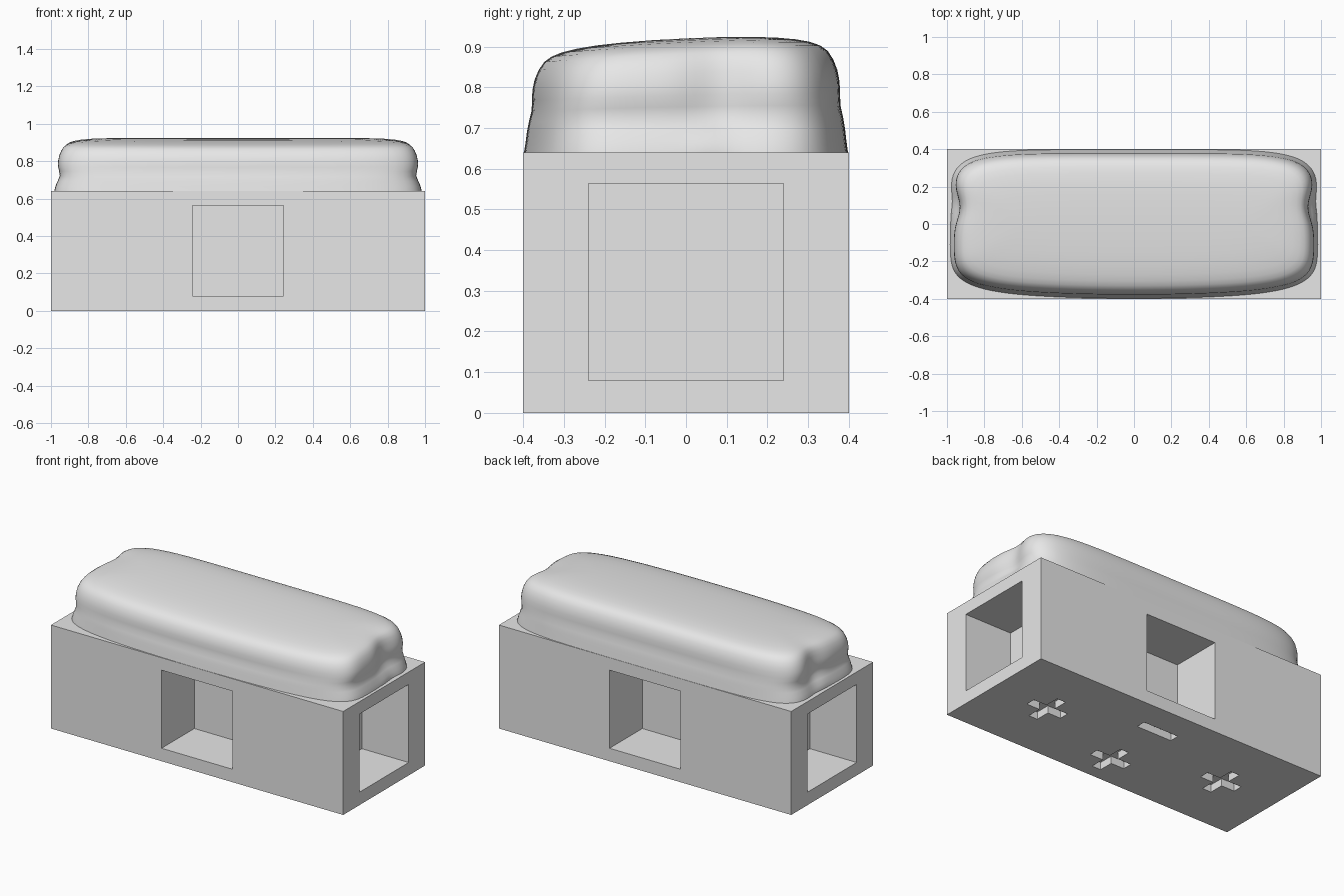
import bpy, bmesh, math
from mathutils import Matrix, Vector

if "Cube" in bpy.data.objects:
    bpy.data.objects.remove(bpy.data.objects["Cube"])

grey = bpy.data.materials.new("plain_grey")
grey.diffuse_color = (0.8, 0.8, 0.8, 1)
grey.use_nodes = True
grey.node_tree.nodes["Principled BSDF"].inputs["Base Color"].default_value = grey.diffuse_color


def make_object(name, bm):
    bmesh.ops.recalc_face_normals(bm, faces=bm.faces)
    mesh = bpy.data.meshes.new(name)
    bm.to_mesh(mesh)
    bm.free()
    mesh.materials.append(grey)
    obj = bpy.data.objects.new(name, mesh)
    bpy.context.collection.objects.link(obj)
    return obj


def add_box(bm, lo, hi):
    lo, hi = Vector(lo), Vector(hi)
    m = Matrix.Translation((lo + hi) / 2) @ Matrix.Diagonal((*(hi - lo), 1))
    bmesh.ops.create_cube(bm, size=1, matrix=m)


def add_cross(bm, cx, cy, arm=0.12, w=0.03, depth=0.045):
    """Plus-shaped prism rising from just below the floor."""
    corner = [(arm, -w), (arm, w), (w, w)]
    pts = []
    for k in range(4):
        c, s = round(math.cos(k * math.pi / 2)), round(math.sin(k * math.pi / 2))
        pts += [(cx + c * x - s * y, cy + s * x + c * y) for x, y in corner]
    face = bm.faces.new([bm.verts.new((x, y, -0.05)) for x, y in pts])
    ext = bmesh.ops.extrude_face_region(bm, geom=[face])
    verts = [g for g in ext["geom"] if isinstance(g, bmesh.types.BMVert)]
    bmesh.ops.translate(bm, verts=verts, vec=(0, 0, 0.05 + depth))


# Block body
bm = bmesh.new()
add_box(bm, (-1, -0.4, 0), (1, 0.4, 0.64))
block = make_object("block_body", bm)

# Cutters: four square pockets, three plus recesses and one slot underneath
bm = bmesh.new()
for s in (-1, 1):
    ys, xs = sorted((s * 0.08, s * 0.5)), sorted((s * 0.68, s * 1.1))
    add_box(bm, (-0.243, ys[0], 0.08), (0.243, ys[1], 0.563))
    add_box(bm, (xs[0], -0.24, 0.08), (xs[1], 0.24, 0.563))
for cx, cy in ((0.62, 0), (-0.62, 0), (0, -0.2)):
    add_cross(bm, cx, cy)
add_box(bm, (-0.12, 0.17, -0.05), (0.12, 0.23, 0.045))
cutter = make_object("pocket_cutter", bm)
cutter.hide_render = True

mod = block.modifiers.new("pockets", "BOOLEAN")
mod.object, mod.operation, mod.solver = cutter, "DIFFERENCE", "EXACT"
bpy.context.view_layer.objects.active = block
bpy.ops.object.modifier_apply(modifier=mod.name)
bpy.data.objects.remove(cutter)


# Soft loaf on top: rounded-rectangle rings following an (inset, height) profile
PROFILE = [(0, -0.06), (0.002, 0), (0.006, 0.1), (0.009, 0.2), (0.012, 0.3), (0.015, 0.4),
           (0.018, 0.5), (0.022, 0.6), (0.028, 0.7), (0.038, 0.79), (0.052, 0.865),
           (0.07, 0.91), (0.095, 0.942), (0.13, 0.965), (0.18, 0.983), (0.24, 0.993),
           (0.32, 0.999), (0.4, 1)]
NX, NY = 56, 32


def outline():
    """Points round a unit square, pulled in to a soft-cornered rectangle."""
    sq = [(-1 + 2 * i / NX, -1) for i in range(NX)]
    sq += [(1, -1 + 2 * i / NY) for i in range(NY)]
    sq += [(1 - 2 * i / NX, 1) for i in range(NX)]
    sq += [(-1, 1 - 2 * i / NY) for i in range(NY)]
    for u, v in sq:
        r = (abs(u) ** 6 + abs(v) ** 6) ** (1 / 6)
        yield u / r, v / r


def bell(t, centre, width):
    return math.exp(-((t - centre) / width) ** 2)


def loaf_point(u, v, d, h):
    keep = 1 - d / 0.4
    x = u * (0.985 - 1.05 * d)
    half = 0.4 - (0.045 * u * u if v < 0 else 0.01 * u ** 4)
    y = v * half * keep
    # horizontal creases along the sides
    y -= math.copysign(0.006, v) * abs(v) ** 8 * bell(h, 0.42, 0.12) * (1 - 0.5 * u * u) * keep
    # dented, lumpy ends
    end = abs(u) ** 8 * keep
    dent = 0.035 * bell(y, 0.09, 0.09) * (0.4 + 0.6 * bell(h, 0.6, 0.4))
    dent += 0.02 * bell(h, 0.3, 0.14) - 0.012 * bell(h, 0.08, 0.15) * bell(y, 0.06, 0.06)
    x -= math.copysign(dent * end, u)
    top = 0.920 + 0.045 * y - 0.06 * y * y
    return x, y, 0.64 + h * (top - 0.64)


bm = bmesh.new()
rings = [[bm.verts.new(loaf_point(u, v, d, h)) for u, v in outline()] for d, h in PROFILE]
bm.faces.new(rings[0])
for a, b in zip(rings, rings[1:]):
    for i in range(len(a)):
        j = (i + 1) % len(a)
        bm.faces.new((a[i], a[j], b[j], b[i]))
bmesh.ops.remove_doubles(bm, verts=bm.verts, dist=0.0005)
for f in bm.faces:
    f.smooth = True
loaf = make_object("soft_loaf_top", bm)
